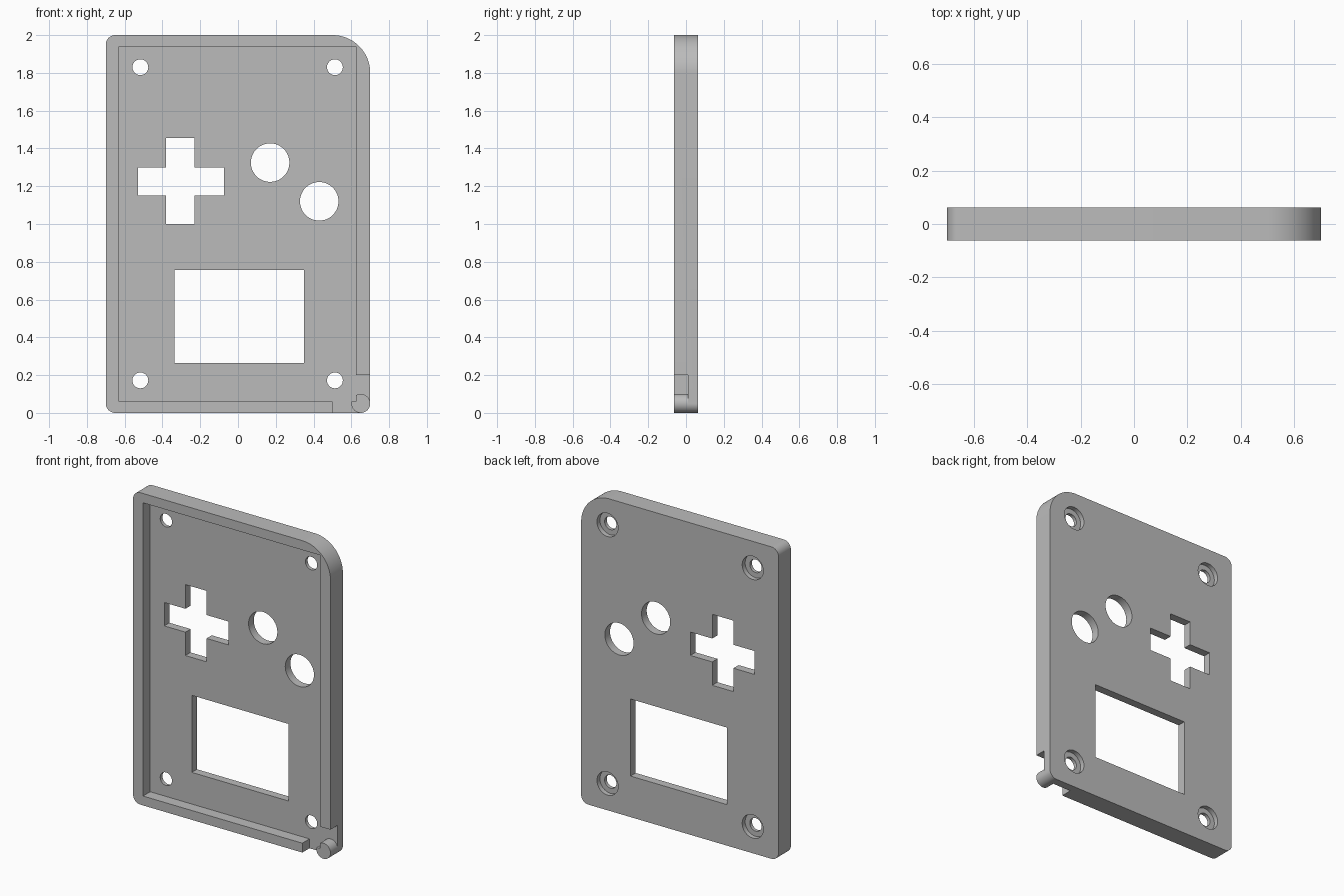
import bpy, bmesh
from math import pi, cos, sin, radians

cube = bpy.data.objects.get("Cube")
if cube:
    bpy.data.objects.remove(cube, do_unlink=True)

FRONT, FLOOR, BACK = -0.0625, 0.01, 0.0625   # depth layers
W, H = 0.7, 2.0

grey = bpy.data.materials.new("plain grey")
grey.use_nodes = True
grey.diffuse_color = (0.5, 0.5, 0.5, 1)
grey.node_tree.nodes["Principled BSDF"].inputs["Base Color"].default_value = (0.5, 0.5, 0.5, 1)


def arc(x, z, r, start=0, end=360, steps=48):
    """Points on an arc; a full circle leaves out the repeated end."""
    count = steps if end - start == 360 else steps + 1
    angles = [radians(start + (end - start) * i / steps) for i in range(count)]
    return [(x + r * cos(a), z + r * sin(a)) for a in angles]


def rect(x0, x1, z0, z1):
    return [(x0, z0), (x1, z0), (x1, z1), (x0, z1)]


def prism(name, outline, y0, y1):
    """Extrude an x-z outline from y0 to y1."""
    bm = bmesh.new()
    face = bm.faces.new([bm.verts.new((x, y0, z)) for x, z in outline])
    new = bmesh.ops.extrude_face_region(bm, geom=[face])["geom"]
    bmesh.ops.translate(bm, vec=(0, y1 - y0, 0),
                        verts=[v for v in new if isinstance(v, bmesh.types.BMVert)])
    bmesh.ops.recalc_face_normals(bm, faces=bm.faces)
    mesh = bpy.data.meshes.new(name)
    bm.to_mesh(mesh)
    bm.free()
    mesh.materials.append(grey)
    obj = bpy.data.objects.new(name, mesh)
    bpy.context.collection.objects.link(obj)
    return obj


def cut(target, outline, y0, y1):
    """Subtract a prism from the target and discard the cutter."""
    cutter = prism("cutter", outline, y0, y1)
    cutter.hide_render = True
    mod = target.modifiers.new("cut", 'BOOLEAN')
    mod.operation, mod.solver, mod.object = 'DIFFERENCE', 'EXACT', cutter
    bpy.context.view_layer.objects.active = target
    bpy.ops.object.modifier_apply(modifier=mod.name)
    bpy.data.objects.remove(cutter, do_unlink=True)


# Outer shell: three tight corners and one broad one
r, big = 0.05, 0.2
shell = prism("case_shell",
              arc(-W + r, r, r, 180, 270, 12) + arc(W - r, r, r, 270, 360, 12)
              + arc(W - big, H - big, big, 0, 90, 24) + arc(-W + r, H - r, r, 90, 180, 12),
              FRONT, BACK)

# Tray recess and the gap in the rim around the lanyard peg
recess = rect(-0.63, 0.625, 0.06, 1.94)
cut(shell, recess, -0.2, FLOOR)
cut(shell, rect(0.5, 0.8, -0.1, 0.2), -0.2, FLOOR)

# Lanyard peg, trimmed by the recess
peg = prism("lanyard_peg", arc(W - r, r, r), FRONT, FLOOR)
cut(peg, recess, -0.2, 0.2)

# Direction pad opening
x0, x1, x2, x3 = -0.53, -0.38, -0.23, -0.075
z0, z1, z2, z3 = 1.0, 1.15, 1.3, 1.455
cut(shell, [(x1, z0), (x2, z0), (x2, z1), (x3, z1), (x3, z2), (x2, z2),
            (x2, z3), (x1, z3), (x1, z2), (x0, z2), (x0, z1), (x1, z1)], -0.2, 0.2)

# Button openings and screen window
for x, z in ((0.17, 1.325), (0.43, 1.12)):
    cut(shell, arc(x, z, 0.102), -0.2, 0.2)
cut(shell, rect(-0.335, 0.35, 0.263, 0.757), -0.2, 0.2)

# Screw holes, counterbored from the back
for x in (-0.517, 0.513):
    for z in (0.172, 1.83):
        cut(shell, arc(x, z, 0.042, steps=32), -0.2, 0.2)
        cut(shell, arc(x, z, 0.075, steps=32), BACK - 0.03, 0.2)

# Smooth the round walls, keep the edges sharp
bpy.ops.object.select_all(action='DESELECT')
for obj in (shell, peg):
    obj.select_set(True)
bpy.context.view_layer.objects.active = shell
bpy.ops.object.shade_smooth_by_angle(angle=radians(30))
